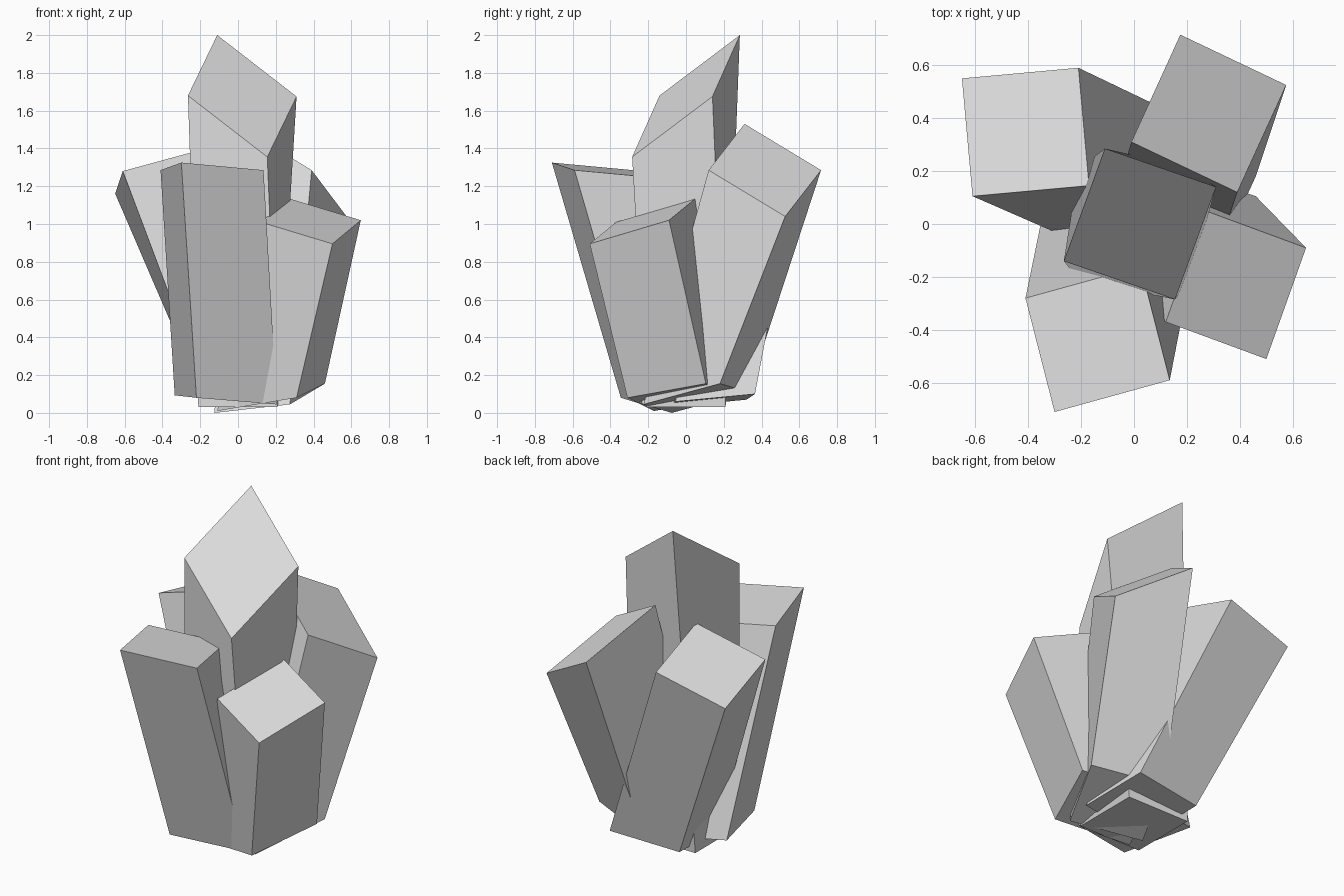
import bpy, bmesh
from mathutils import Vector

if "Cube" in bpy.data.objects:
    bpy.data.objects.remove(bpy.data.objects["Cube"])

stone = bpy.data.materials.new("pale grey crystal")
stone.diffuse_color = (0.72, 0.715, 0.715, 1)
stone.use_nodes = True
stone.node_tree.nodes["Principled BSDF"].inputs["Base Color"].default_value = stone.diffuse_color


def ring(corner, side_a, side_b):
    """Parallelogram from one corner and its two neighbours."""
    c, a, b = Vector(corner), Vector(side_a), Vector(side_b)
    return [c, a, a + b - c, b]


def crystal(name, top, bottom):
    """Four-sided prism between two slanted end faces."""
    bm = bmesh.new()
    lo = [bm.verts.new(p) for p in ring(*bottom)]
    hi = [bm.verts.new(p) for p in ring(*top)]
    bm.faces.new(lo[::-1])
    bm.faces.new(hi)
    for i in range(4):
        j = (i + 1) % 4
        bm.faces.new((lo[i], lo[j], hi[j], hi[i]))
    bmesh.ops.recalc_face_normals(bm, faces=bm.faces)
    mesh = bpy.data.meshes.new(name)
    bm.to_mesh(mesh)
    bm.free()
    mesh.materials.append(stone)
    bpy.context.collection.objects.link(bpy.data.objects.new(name, mesh))


# Tall middle crystal, slightly twisted
crystal("centre_crystal",
        [(-.265, -.14, 1.68), (.155, -.285, 1.355), (-.11, .285, 2.0)],
        [(-.21, -.21, .03), (.21, -.21, .03), (-.21, .21, .03)])

# Four crystals leaning outwards around it
crystal("front_crystal",
        [(-.30, -.71, 1.325), (.135, -.59, 1.285), (-.41, -.28, 1.285)],
        [(-.22, -.345, .08), (.205, -.23, .045), (-.335, .085, .093)])
crystal("right_crystal",
        [(.50, -.51, .895), (.65, -.09, 1.02), (.12, -.37, 1.01)],
        [(.31, -.31, .08), (.46, .105, .155), (-.11, -.17, .01)])
crystal("back_crystal",
        [(.575, .525, 1.04), (.175, .715, 1.285), (.39, .12, 1.285)],
        [(.46, .18, .155), (.06, .33, .11), (.275, -.225, .045)])
crystal("left_crystal",
        [(-.65, .55, 1.16), (-.61, .105, 1.28), (-.21, .59, 1.28)],
        [(-.18, .32, .07), (-.14, -.10, .03), (.26, .365, .10)])
